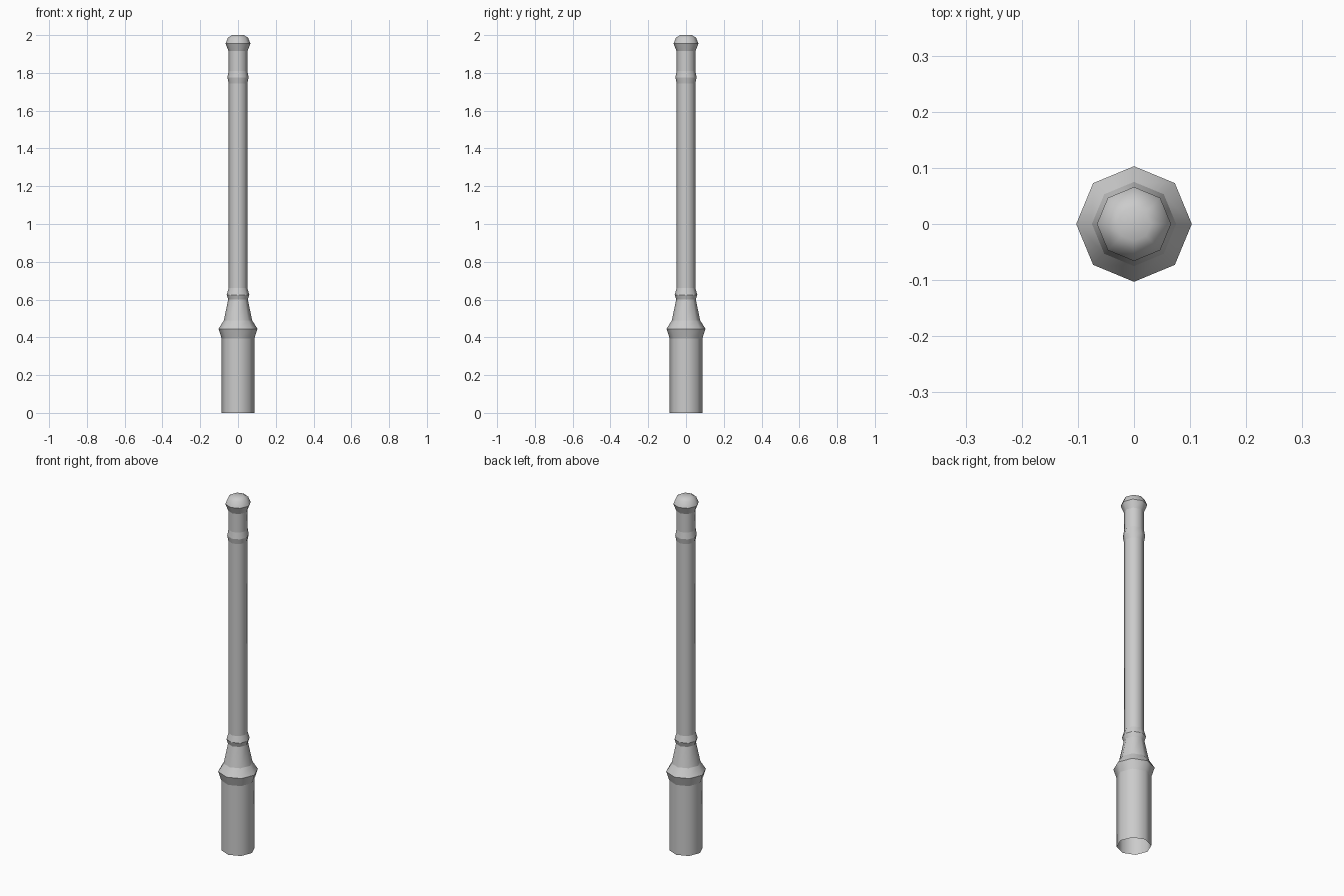
import bpy, bmesh
from math import cos, sin, tau

cube = bpy.data.objects.get("Cube")
if cube:
    bpy.data.objects.remove(cube)

SIDES = 8

grey = bpy.data.materials.new("plain grey")
grey.use_nodes = True
colour = (0.6, 0.6, 0.6, 1)
grey.diffuse_color = colour
grey.node_tree.nodes["Principled BSDF"].inputs["Base Color"].default_value = colour


def lathe(name, profile, capped=False, crisp=True):
    """Turn (radius, height) points into an eight-sided part with crisp ring edges."""
    bm = bmesh.new()
    rings = [[bm.verts.new((r * cos(tau * i / SIDES), r * sin(tau * i / SIDES), z))
              for i in range(SIDES)] for r, z in profile]
    for low, high in zip(rings, rings[1:]):
        for i in range(SIDES):
            j = (i + 1) % SIDES
            bm.faces.new((low[i], low[j], high[j], high[i]))
    if capped:
        bm.faces.new(rings[-1])
    for face in bm.faces:
        face.smooth = True
    for edge in bm.edges:
        a, b = edge.verts
        if crisp and abs(a.co.z - b.co.z) < 1e-5:
            edge.smooth = False
    mesh = bpy.data.meshes.new(name)
    bm.to_mesh(mesh)
    bm.free()
    mesh.materials.append(grey)
    obj = bpy.data.objects.new(name, mesh)
    bpy.context.collection.objects.link(obj)
    return obj


# Thick sleeve, open underneath, with its flared collar
lathe("base_sleeve", [(0.087, 0), (0.087, 0.395), (0.103, 0.445)])

# Sloping shoulder and neck
lathe("shoulder", [(0.103, 0.445), (0.075, 0.49), (0.052, 0.60)])

# Lower ring, long shaft and upper ring
lathe("shaft", [(0.052, 0.60), (0.060, 0.625), (0.050, 0.66), (0.050, 1.745),
                (0.056, 1.775), (0.050, 1.81), (0.050, 1.915)])

# Flared underside of the knob and its rounded top
lathe("knob_flare", [(0.050, 1.915), (0.066, 1.955)])
lathe("knob_cap", [(0.066, 1.955), (0.053, 1.987), (0.030, 2.0)], capped=True, crisp=False)
